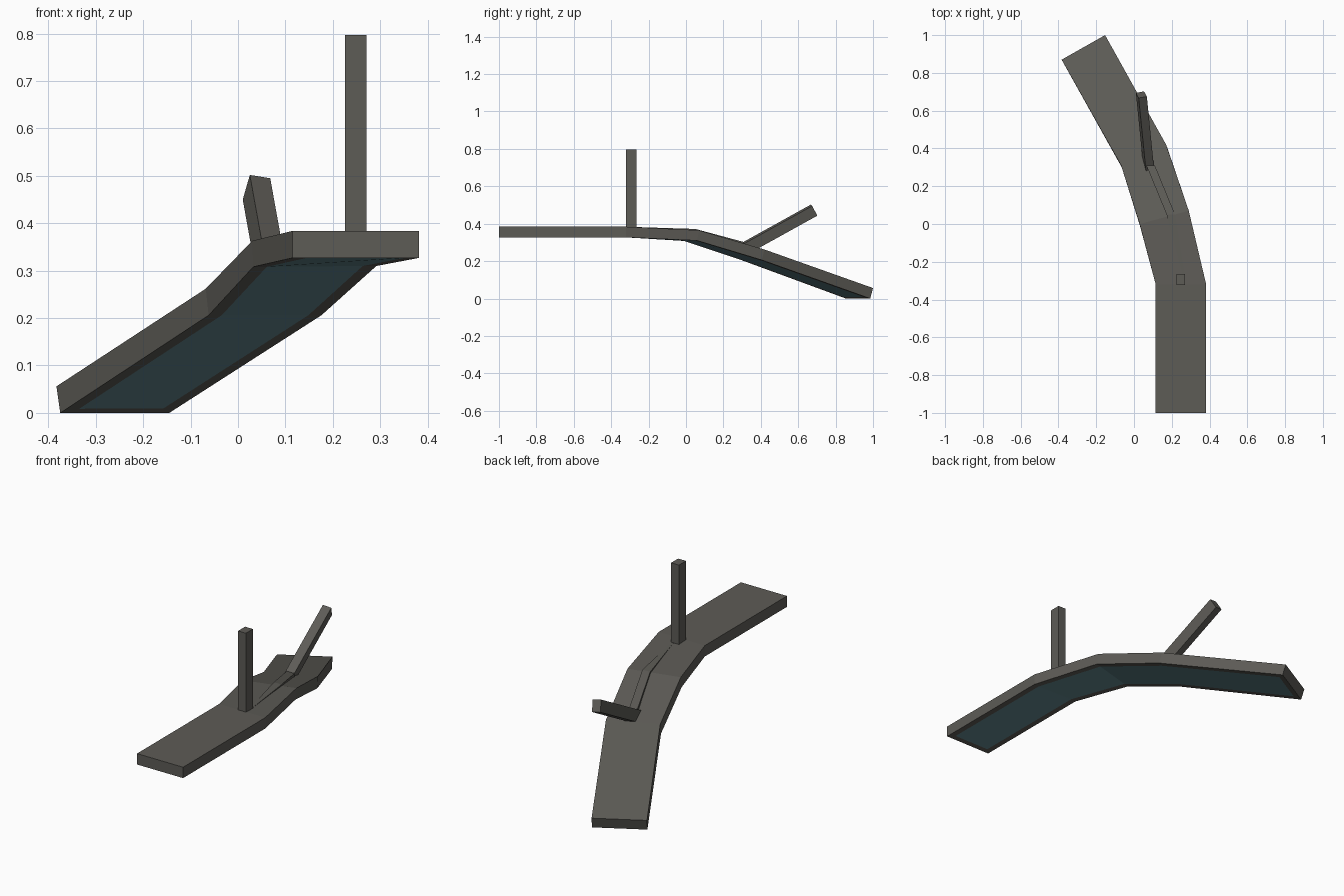
import bpy, bmesh
from mathutils import Vector

if "Cube" in bpy.data.objects:
    bpy.data.objects.remove(bpy.data.objects["Cube"])


def material(name, rgb):
    m = bpy.data.materials.new(name)
    m.diffuse_color = (*rgb, 1)
    m.use_nodes = True
    m.node_tree.nodes["Principled BSDF"].inputs["Base Color"].default_value = m.diffuse_color
    return m


grey = material("warm grey", (0.11, 0.106, 0.094))
teal = material("slate teal", (0.126, 0.245, 0.275))


def loft(name, sections):
    """Closed solid through four-sided sections: top left, top right, bottom right, bottom left.
    Returns the object, still-open bmesh and the underside faces."""
    bm = bmesh.new()
    rings = [[bm.verts.new(p) for p in s] for s in sections]
    under = []
    for a, b in zip(rings, rings[1:]):
        for i in range(4):
            j = (i + 1) % 4
            f = bm.faces.new((a[i], a[j], b[j], b[i]))
            if i == 2:
                under.append(f)
    bm.faces.new(rings[0])
    bm.faces.new(rings[-1][::-1])
    bmesh.ops.recalc_face_normals(bm, faces=bm.faces)
    mesh = bpy.data.meshes.new(name)
    mesh.materials.append(grey)
    mesh.materials.append(teal)
    ob = bpy.data.objects.new(name, mesh)
    bpy.context.collection.objects.link(ob)
    return ob, bm, under


def finish(ob, bm):
    bm.to_mesh(ob.data)
    bm.free()


# Bent deck: top-left point, top-right point, offset from top to bottom
stations = [
    ((0.115, -1.0, 0.384), (0.382, -1.0, 0.384), (0, 0, -0.057)),
    ((0.115, -0.32, 0.384), (0.382, -0.32, 0.384), (0, 0, -0.057)),
    ((0.03, 0.0, 0.363), (0.29, 0.07, 0.365), (0.002, -0.011, -0.055)),
    ((-0.068, 0.31, 0.262), (0.17, 0.42, 0.262), (0.006, -0.015, -0.056)),
    ((-0.383, 0.87, 0.056), (-0.153, 1.0, 0.056), (0.008, -0.015, -0.056)),
]
sections = []
for l, r, d in stations:
    l, r, d = Vector(l), Vector(r), Vector(d)
    sections.append((l, r, r + d, l + d))
deck, bm, under = loft("bent_deck", sections)
# Teal panel inset in the underside
bmesh.ops.inset_region(bm, faces=under, thickness=0.03, use_even_offset=True)
for f in under:
    f.material_index = 1
finish(deck, bm)

# Upright front post
rect = [(0.226, -0.322), (0.271, -0.322), (0.271, -0.264), (0.226, -0.264)]
ob, bm, _ = loft("front_post", [[(x, y, z) for x, y in rect] for z in (0.36, 0.797)])
finish(ob, bm)

# Leaning rear post, its foot cut to sit in the sloping deck
lean = Vector((-0.037, 0.37, 0.205))
top = [Vector(p) for p in ((0.025, 0.667, 0.502), (0.068, 0.675, 0.495),
                           (0.053, 0.702, 0.443), (0.010, 0.694, 0.450))]
foot = [p - lean * s for p, s in zip(top, (1.05, 1.05, 0.95, 0.95))]
ob, bm, _ = loft("rear_post", [foot, top])
finish(ob, bm)

# Low rib between the posts, barely rising out of the deck
rib = []
for x, y, z, w in ((0.262, -0.264, 0.382, 0.01), (0.195, 0.05, 0.372, 0.045),
                   (0.088, 0.31, 0.302, 0.045)):
    rib.append([(x - w / 2, y, z), (x + w / 2, y, z),
                (x + w / 2, y, z - 0.03), (x - w / 2, y, z - 0.03)])
ob, bm, _ = loft("deck_rib", rib)
finish(ob, bm)
